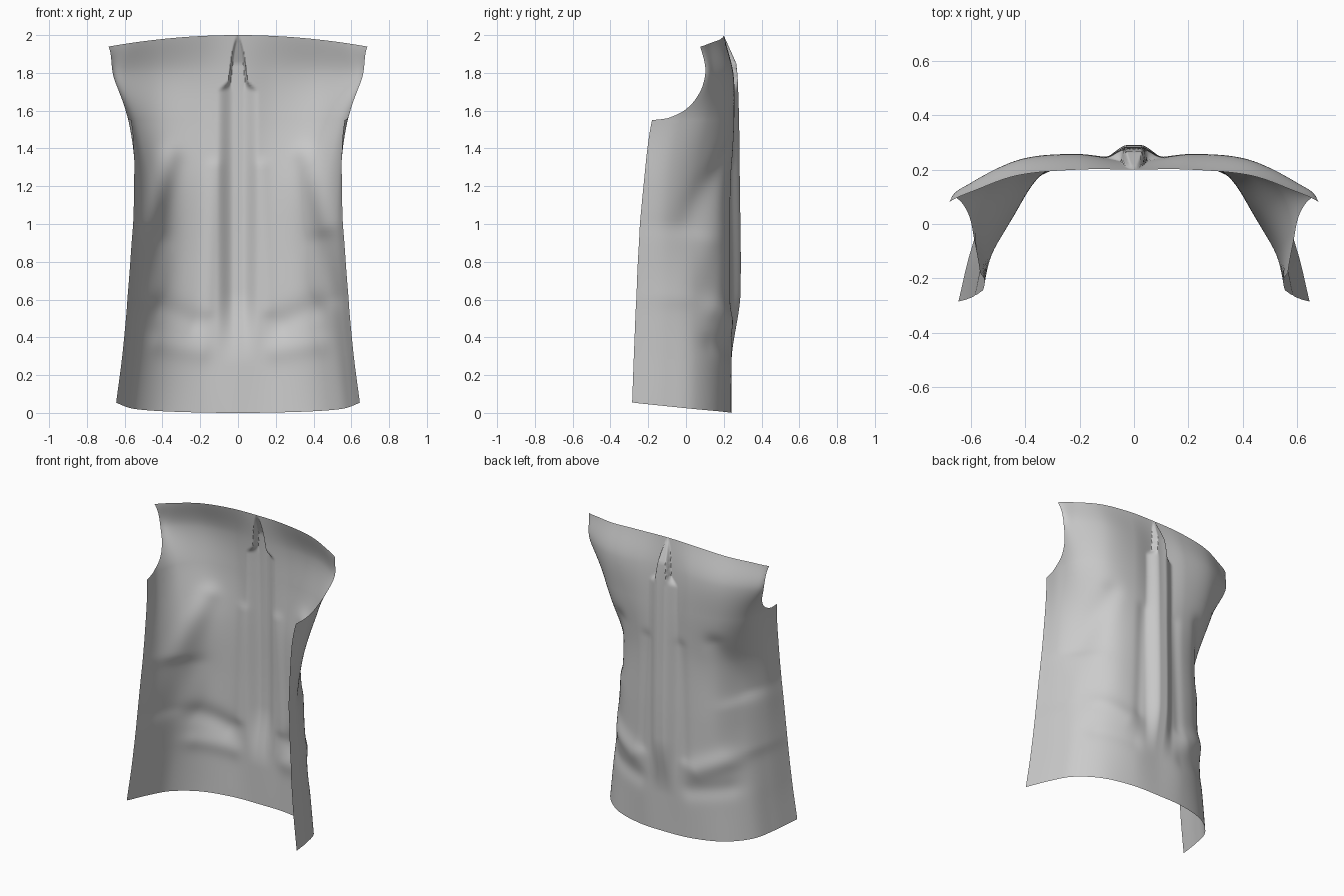
import bpy, math

cube = bpy.data.objects.get("Cube")
if cube:
    bpy.data.objects.remove(cube, do_unlink=True)

ARM_HEIGHT = 1.55      # underarm corner
COLUMNS = 72           # per half
LOWER_ROWS, UPPER_ROWS = 76, 44

# Half cross-sections of the cloth: height, then (x, y) from spine to front edge
SECTIONS = [
    (0.0, [(0, .24), (.2, .23), (.4, .17), (.54, .05), (.6, -.1), (.645, -.285)]),
    (0.3, [(0, .24), (.2, .235), (.38, .17), (.51, .05), (.57, -.1), (.61, -.275)]),
    (0.8, [(0, .245), (.2, .235), (.35, .18), (.46, .04), (.53, -.1), (.57, -.255)]),
    (1.2, [(0, .24), (.2, .235), (.35, .18), (.46, .05), (.53, -.09), (.55, -.225)]),
    (1.55, [(0, .235), (.21, .255), (.41, .22), (.54, .11), (.58, -.03), (.565, -.18)]),
    (1.8, [(0, .225), (.21, .25), (.42, .235), (.6, .15), (.665, .08), (.66, -.1)]),
    (2.0, [(0, .2), (.2, .2), (.42, .18), (.58, .125), (.685, .075), (.72, 0)]),
]
# Armhole outline: height and depth
ARMHOLE = [(1.55, -.18), (1.56, -.1), (1.61, 0), (1.7, .07), (1.8, .1), (1.88, .1), (2, .075)]


def spline(knots, values, t):
    """Smooth cubic through the values at uneven knots."""
    n = len(knots)
    k = 0
    while k < n - 2 and t > knots[k + 1]:
        k += 1

    def slope(i):
        a, b = max(i - 1, 0), min(i + 1, n - 1)
        return (values[b] - values[a]) / (knots[b] - knots[a])

    h = knots[k + 1] - knots[k]
    f = (t - knots[k]) / h
    g = 1 - f
    return (values[k] * (1 + 2 * f) * g * g + slope(k) * h * f * g * g
            + values[k + 1] * f * f * (3 - 2 * f) - slope(k + 1) * h * f * f * g)


def smoothstep(a, b, t):
    t = min(max((t - a) / (b - a), 0), 1)
    return t * t * (3 - 2 * t)


def section_at(z):
    """Control points of the cross-section at one height, mirrored past the spine."""
    heights = [s[0] for s in SECTIONS]
    pts = [[spline(heights, [s[1][i][a] for s in SECTIONS], z) for a in (0, 1)]
           for i in range(6)]
    return [(-pts[1][0], pts[1][1])] + pts


def on_section(pts, s):
    knots = [i / 5 for i in range(-1, 6)]
    return [spline(knots, [p[a] for p in pts], s) for a in (0, 1)]


def edge_of(pts, z):
    """Where the section stops: the front edge, or the armhole above it."""
    if z <= ARM_HEIGHT:
        return 1.0
    limit = spline([p[0] for p in ARMHOLE], [p[1] for p in ARMHOLE], z)
    low, high = 0.4, 1.0
    for _ in range(30):
        mid = (low + high) / 2
        if on_section(pts, mid)[1] > limit:
            low = mid
        else:
            high = mid
    return low


def pleat(x, z):
    """Centre pleat: crisp pointed opening on top, soft channel below."""
    opening = .045 * math.sqrt(max(1.985 - z, 0) / .235)
    blend = smoothstep(1.7, 1.76, z)
    width = opening * blend + .068 * (1 - blend)
    soft = .006 * blend + .045 * (1 - blend)
    depth = .045 * smoothstep(.25, .65, z) * smoothstep(2.0, 1.85, z) if z < 1.85 else \
        .045 * min((2 - z) / .15, 1)
    return depth * (1 - smoothstep(width - soft, width + soft, x))


def fold(x, z, start, end, width, height):
    """Soft ridge or valley along a line across the cloth."""
    dx, dz = end[0] - start[0], end[1] - start[1]
    f = ((x - start[0]) * dx + (z - start[1]) * dz) / (dx * dx + dz * dz)
    f = min(max(f, 0), 1)
    d = math.hypot(x - start[0] - f * dx, z - start[1] - f * dz)
    return height * math.exp(-(d / width) ** 2)


def folds(x, z):
    return (fold(x, z, (.36, 1.36), (.47, 1.0), .06, -.018)
            + fold(x, z, (.42, .9), (.5, .62), .06, .012)
            + fold(x, z, (.24, .48), (.4, .55), .07, .022)
            + fold(x, z, (.2, .33), (.42, .36), .06, -.012)
            + fold(x, z, (.13, 1.3), (.16, .55), .04, -.01))


def cloth_point(pts, s, z):
    x, y = on_section(pts, s)
    bulge = folds(x, z)
    y += pleat(x, z) + bulge * .8
    x += bulge * s * .8
    # shoulder slope and raised hem corners
    top = max(z - 1.5, 0) / .5
    hem = max(1 - z / .6, 0)
    side = min(x / .68, 1)
    z += -.06 * side ** 2 * top ** 2 + .055 * s ** 2 * hem
    return x, y, z


# Back panel sheet, open at the front
levels = [ARM_HEIGHT * i / LOWER_ROWS for i in range(LOWER_ROWS + 1)]
levels += [ARM_HEIGHT + .45 * (i / UPPER_ROWS) ** 1.6 for i in range(1, UPPER_ROWS + 1)]
verts, faces = [], []
for z in levels:
    pts = section_at(z)
    edge = edge_of(pts, z)
    half = [cloth_point(pts, edge * (i / COLUMNS) ** 1.7, z) for i in range(COLUMNS + 1)]
    verts += [(-x, y, h) for x, y, h in reversed(half[1:])] + half

row = 2 * COLUMNS + 1
for j in range(len(levels) - 1):
    for i in range(row - 1):
        a = j * row + i
        faces.append((a, a + row, a + row + 1, a + 1))

mesh = bpy.data.meshes.new("shirt_back_panel")
mesh.from_pydata(verts, [], faces)
mesh.update()
panel = bpy.data.objects.new("shirt_back_panel", mesh)
bpy.context.collection.objects.link(panel)

# Plain cloth colour
cloth = bpy.data.materials.new("light_grey_cloth")
cloth.use_nodes = True
colour = (.6, .6, .6, 1)
cloth.diffuse_color = colour
cloth.node_tree.nodes["Principled BSDF"].inputs["Base Color"].default_value = colour
mesh.materials.append(cloth)

bpy.ops.object.select_all(action="DESELECT")
panel.select_set(True)
bpy.context.view_layer.objects.active = panel
bpy.ops.object.shade_smooth_by_angle(angle=math.radians(50))
